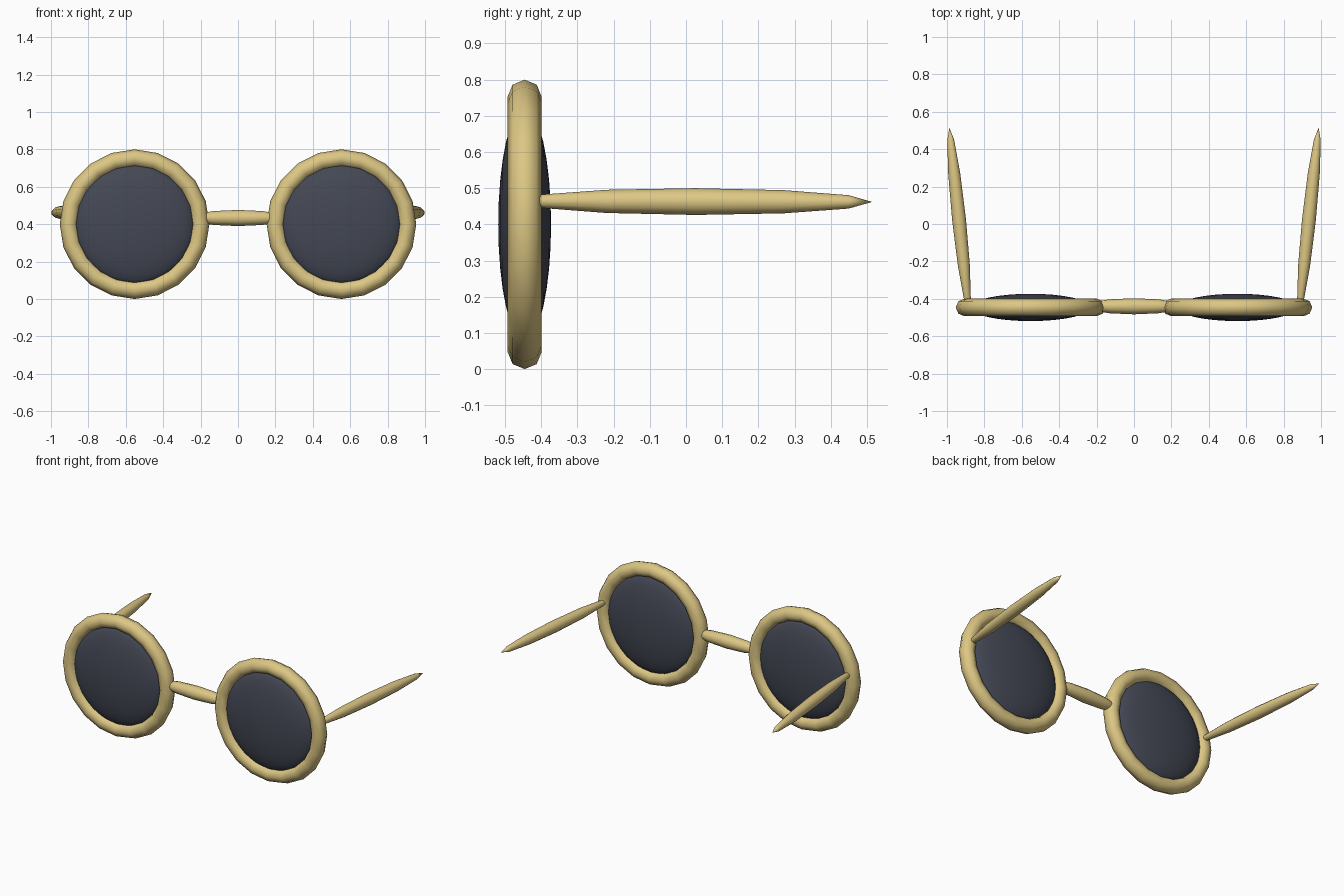
import bpy
from math import pi
from mathutils import Vector

cube = bpy.data.objects.get("Cube")
if cube:
    bpy.data.objects.remove(cube, do_unlink=True)


def make_material(name, rgb):
    mat = bpy.data.materials.new(name)
    mat.use_nodes = True
    color = (*rgb, 1.0)
    mat.diffuse_color = color
    mat.node_tree.nodes["Principled BSDF"].inputs["Base Color"].default_value = color
    return mat


gold = make_material("pale gold", (0.72, 0.57, 0.23))
tint = make_material("dark slate lens", (0.058, 0.065, 0.09))


def finish(name, mat):
    obj = bpy.context.object
    obj.name = name
    obj.data.materials.append(mat)
    bpy.ops.object.transform_apply(location=False, rotation=True, scale=True)
    bpy.ops.object.shade_smooth()
    return obj


def spindle(name, start, end, radius):
    """Stretched low-poly ellipsoid between two tips."""
    start, end = Vector(start), Vector(end)
    axis = end - start
    bpy.ops.mesh.primitive_uv_sphere_add(
        segments=12, ring_count=6, radius=1, location=(start + end) / 2,
        rotation=axis.to_track_quat('Z', 'Y').to_euler())
    bpy.context.object.scale = (radius, radius, axis.length / 2)
    return finish(name, gold)


FRONT_Y, RIM_X, RIM_Z = -0.446, 0.553, 0.40

for side, label in ((1, "left"), (-1, "right")):
    center = (side * RIM_X, FRONT_Y, RIM_Z)

    # Round rim
    bpy.ops.mesh.primitive_torus_add(
        major_segments=20, minor_segments=8, major_radius=0.353,
        minor_radius=0.047, location=center, rotation=(pi / 2, 0, 0))
    finish(label + "_rim", gold)

    # Bulging lens
    bpy.ops.mesh.primitive_uv_sphere_add(
        segments=32, ring_count=16, radius=1, location=center,
        rotation=(pi / 2, 0, 0))
    bpy.context.object.scale = (0.322, 0.322, 0.073)
    finish(label + "_lens", tint)

    # Temple arm, splayed slightly outward
    spindle(label + "_temple", (side * 0.884, -0.465, 0.464),
            (side * 0.987, 0.515, 0.462), 0.037)

# Nose bridge
spindle("bridge", (-0.26, -0.44, 0.433), (0.26, -0.44, 0.433), 0.043)
